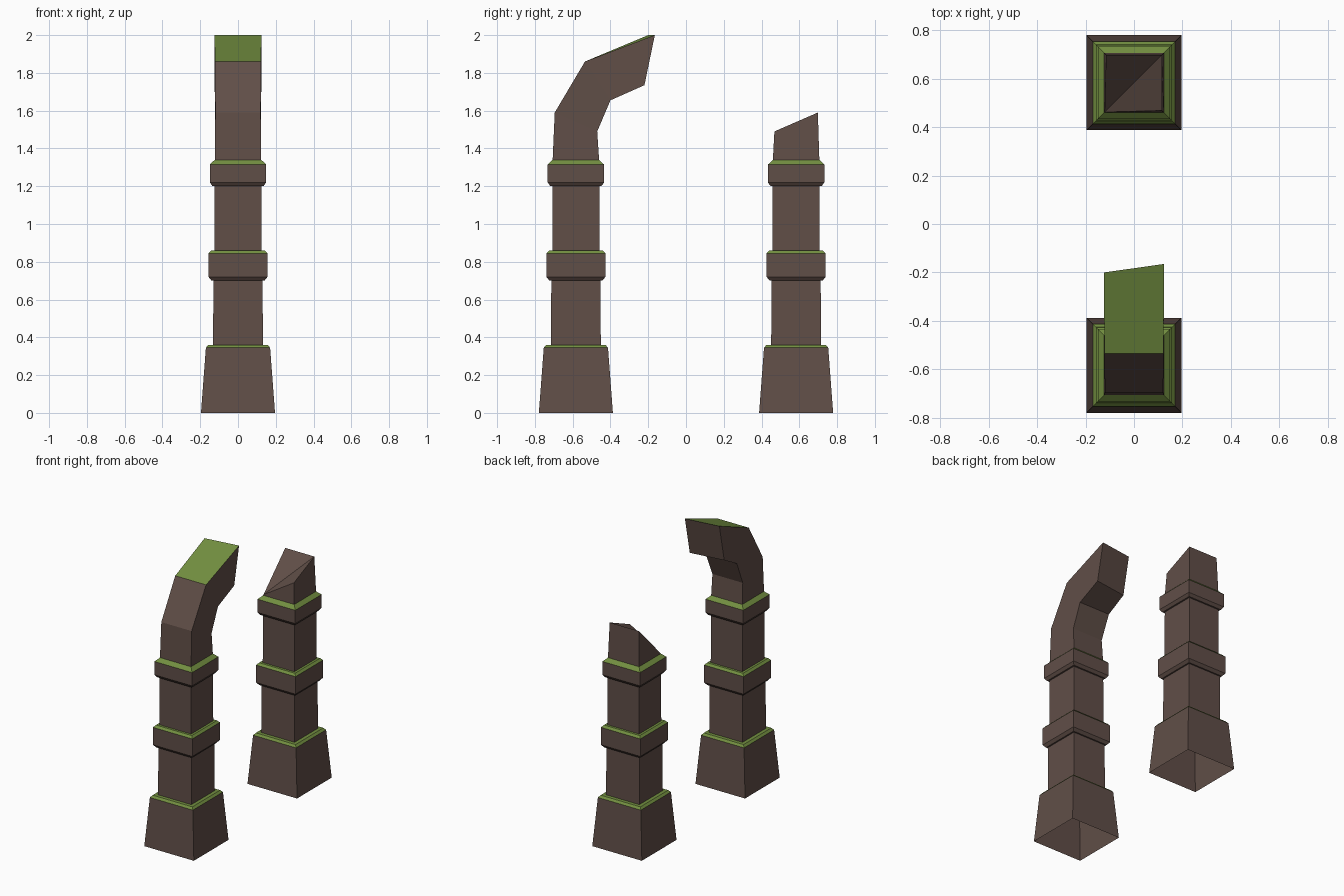
import bpy, bmesh

if "Cube" in bpy.data.objects:
    bpy.data.objects.remove(bpy.data.objects["Cube"])


def material(name, rgb):
    m = bpy.data.materials.new(name)
    m.diffuse_color = (*rgb, 1)
    m.use_nodes = True
    m.node_tree.nodes["Principled BSDF"].inputs["Base Color"].default_value = m.diffuse_color
    return m


BROWN = material("brown stone", (0.118, 0.077, 0.064))
GREEN = material("moss green", (0.17, 0.275, 0.052))


def loft(name, rings, cap=None, mossy=True):
    """Skin four-sided rings from bottom to top; upward faces become mossy."""
    bm = bmesh.new()
    loops = [[bm.verts.new(p) for p in ring] for ring in rings]
    for a, b in zip(loops, loops[1:]):
        for i in range(4):
            j = (i + 1) % 4
            bm.faces.new((a[i], a[j], b[j], b[i]))
    bm.normal_update()
    for f in bm.faces:
        f.material_index = int(mossy and f.normal.z > 0.6)
    # end cap stays brown
    for tri in cap or []:
        bm.faces.new([loops[-1][i] for i in tri])
    me = bpy.data.meshes.new(name)
    bm.to_mesh(me)
    bm.free()
    me.materials.append(BROWN)
    me.materials.append(GREEN)
    ob = bpy.data.objects.new(name, me)
    bpy.context.collection.objects.link(ob)
    return ob


def square(y, h, z):
    return [(-h, y - h, z), (h, y - h, z), (h, y + h, z), (-h, y + h, z)]


def bend_section(outer, inner, h, skew=0.0):
    """Slanted section: outer edge (y, z), inner edge (y, z)."""
    (yo, zo), (yi, zi) = outer, inner
    return [(-h, yo - skew, zo), (h, yo, zo), (h, yi, zi), (-h, yi - skew, zi)]


# shared stepped pillar profile: (half width, height), open at the bottom
PROFILE = [(0.196, 0), (0.17, 0.345), (0.157, 0.36), (0.132, 0.36),
           (0.13, 0.70), (0.14, 0.70), (0.156, 0.72), (0.156, 0.845),
           (0.142, 0.86), (0.125, 0.86), (0.124, 1.20), (0.135, 1.20),
           (0.149, 1.22), (0.149, 1.315), (0.123, 1.34)]
Y = 0.583

for name, y in (("front_pillar", -Y), ("back_pillar", Y)):
    loft(name, [square(y, h, z) for h, z in PROFILE])

# curved arch stub on the front pillar
loft("arch_stub", [
    square(-Y, 0.123, 1.34),
    bend_section((-0.695, 1.59), (-0.47, 1.49), 0.12),
    bend_section((-0.535, 1.86), (-0.40, 1.655), 0.122),
    bend_section((-0.165, 2.0), (-0.22, 1.735), 0.124, 0.035),
], cap=[(0, 1, 2, 3)])

# broken top on the back pillar, low at one corner
top = square(Y, 0.115, 0)
heights = (1.345, 1.49, 1.59, 1.59)
loft("broken_top", [
    square(Y, 0.123, 1.34),
    [(-0.121, Y - 0.121, heights[0])] +
    [(x, y, z) for (x, y, _), z in zip(top[1:], heights[1:])],
], cap=[(0, 1, 2), (0, 2, 3)], mossy=False)
